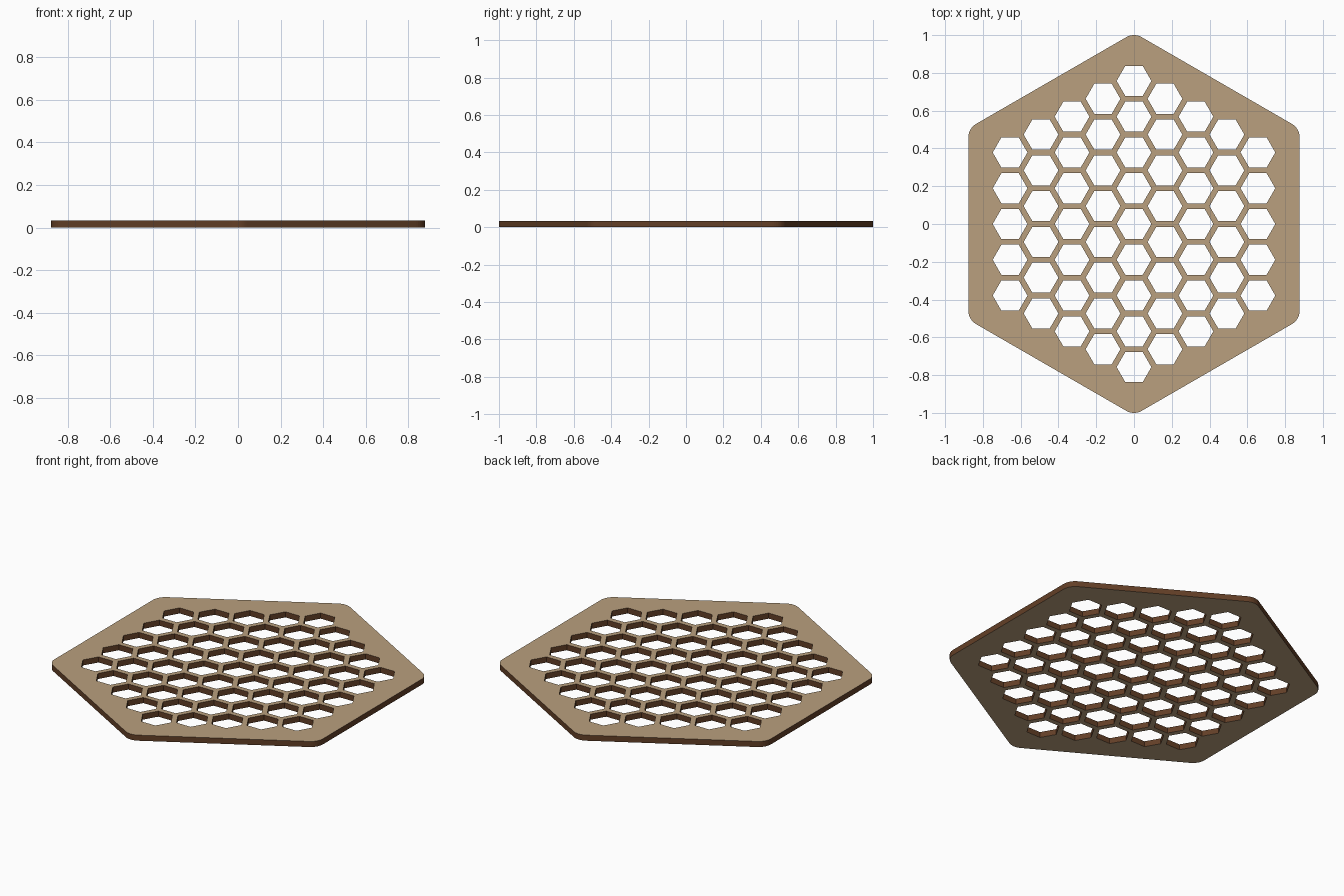
import bpy, bmesh, math
from mathutils import Vector

if "Cube" in bpy.data.objects:
    bpy.data.objects.remove(bpy.data.objects["Cube"])

APOTHEM, FILLET, THICK = 0.877, 0.081, 0.033   # outer hexagon
PITCH, HOLE_R, RINGS = 0.1894, 0.092, 4        # honeycomb holes


def material(name, rgb):
    m = bpy.data.materials.new(name)
    m.diffuse_color = (*rgb, 1)
    m.use_nodes = True
    m.node_tree.nodes["Principled BSDF"].inputs["Base Color"].default_value = m.diffuse_color
    return m


def loop(bm, pts):
    vs = [bm.verts.new((x, y, 0)) for x, y in pts]
    for a, b in zip(vs, vs[1:] + vs[:1]):
        bm.edges.new((a, b))


bm = bmesh.new()

# rounded outline, points up along y
outline = []
centre_r = (APOTHEM - FILLET) / math.cos(math.pi / 6)
for k in range(6):
    a = math.radians(90 + 60 * k)
    for s in range(9):
        t = a + math.radians(-30 + 60 * s / 8)
        outline.append((centre_r * math.cos(a) + FILLET * math.cos(t),
                        centre_r * math.sin(a) + FILLET * math.sin(t)))
loop(bm, outline)

# hexagonal grid of hexagonal holes
for q in range(-RINGS, RINGS + 1):
    for r in range(-RINGS, RINGS + 1):
        if abs(q + r) > RINGS:
            continue
        cx = PITCH * math.sqrt(3) / 2 * q
        cy = PITCH * (r + q / 2)
        loop(bm, [(cx + HOLE_R * math.cos(math.pi / 3 * i),
                   cy + HOLE_R * math.sin(math.pi / 3 * i)) for i in range(6)])

# fill the plate around the holes and give it thickness
bmesh.ops.triangle_fill(bm, edges=bm.edges[:], use_beauty=True, normal=Vector((0, 0, 1)))
res = bmesh.ops.extrude_face_region(bm, geom=bm.faces[:], use_keep_orig=True)
top = [g for g in res["geom"] if isinstance(g, bmesh.types.BMVert)]
bmesh.ops.translate(bm, verts=top, vec=(0, 0, THICK))
bmesh.ops.recalc_face_normals(bm, faces=bm.faces[:])

# tan flat surfaces, dark brown cut edges
for f in bm.faces:
    f.material_index = 0 if abs(f.normal.z) > 0.5 else 1

mesh = bpy.data.meshes.new("honeycomb_plate")
bm.to_mesh(mesh)
bm.free()
mesh.materials.append(material("tan wood", (0.49, 0.35, 0.21)))
mesh.materials.append(material("dark brown edge", (0.125, 0.05, 0.02)))
plate = bpy.data.objects.new("honeycomb_plate", mesh)
bpy.context.collection.objects.link(plate)
